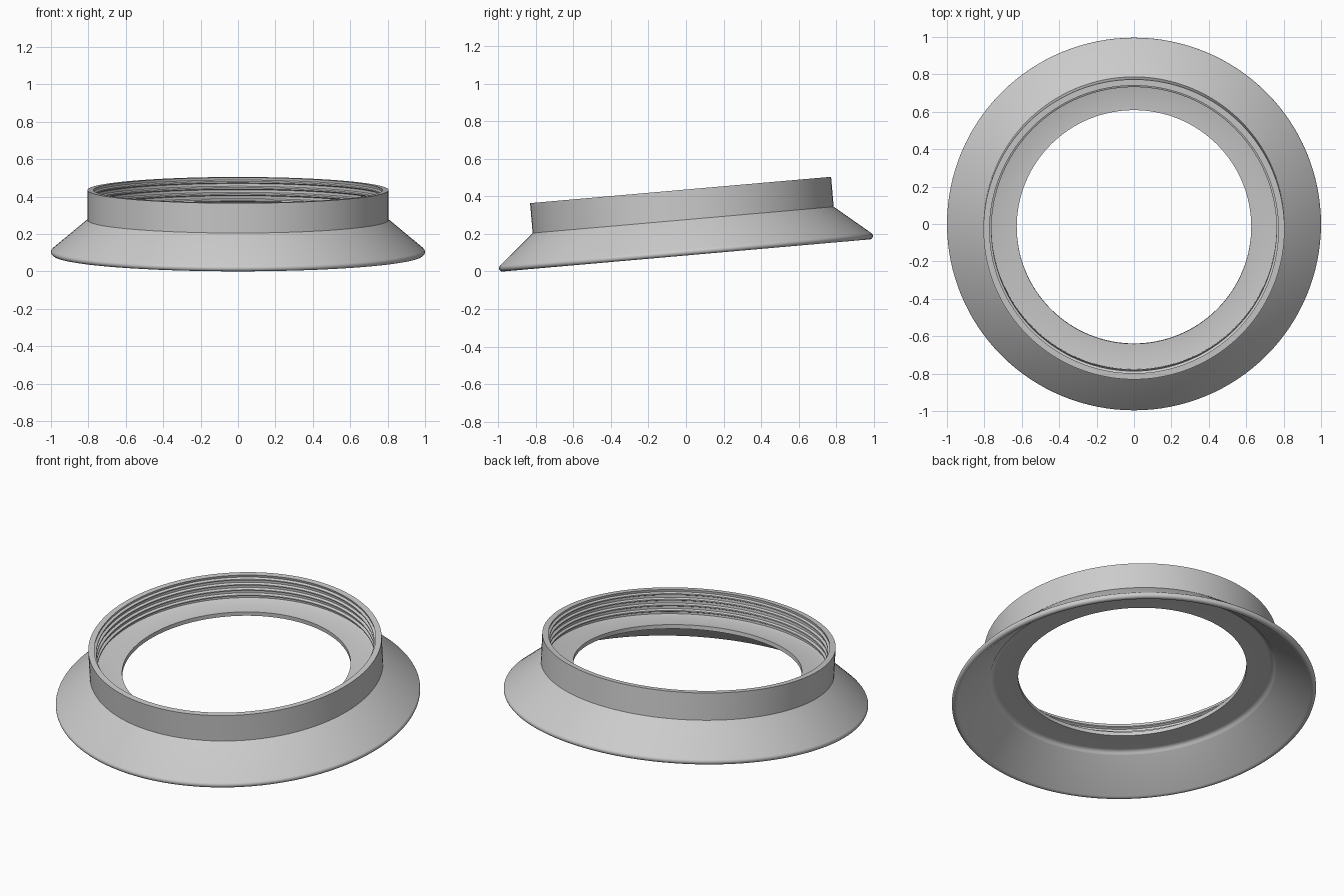
import bpy, bmesh, math
from mathutils import Matrix

if "Cube" in bpy.data.objects:
    bpy.data.objects.remove(bpy.data.objects["Cube"], do_unlink=True)

SEGMENTS = 128
TILT = math.radians(5)

grey = bpy.data.materials.new("plain grey")
grey.use_nodes = True
colour = (0.6, 0.6, 0.6, 1)
grey.diffuse_color = colour
grey.node_tree.nodes["Principled BSDF"].inputs["Base Color"].default_value = colour


def arc(r, z, radius, start, end, steps):
    """Points on a circular arc in the radius/height plane, in degrees."""
    angles = [math.radians(start + (end - start) * i / steps) for i in range(steps + 1)]
    return [(r + radius * math.cos(a), z + radius * math.sin(a)) for a in angles]


def lathe(name, profile):
    """Revolve a closed profile of (radius, height) points around z."""
    bm = bmesh.new()
    rings = []
    for r, z in profile:
        ring = []
        for i in range(SEGMENTS):
            a = math.tau * i / SEGMENTS
            ring.append(bm.verts.new((r * math.cos(a), r * math.sin(a), z)))
        rings.append(ring)
    for k, low in enumerate(rings):
        high = rings[(k + 1) % len(rings)]
        for i in range(SEGMENTS):
            j = (i + 1) % SEGMENTS
            bm.faces.new((low[i], low[j], high[j], high[i]))
    bmesh.ops.recalc_face_normals(bm, faces=bm.faces)
    mesh = bpy.data.meshes.new(name)
    bm.to_mesh(mesh)
    bm.free()
    mesh.materials.append(grey)
    obj = bpy.data.objects.new(name, mesh)
    bpy.context.collection.objects.link(obj)
    return obj


# Rounded rim and flared skirt, then the straight collar
profile = [(0.787, 0.155), (0.967, 0.005)]
profile += arc(0.982, 0.018, 0.018, -110, 50, 8)
profile += [(0.805, 0.19), (0.805, 0.35), (0.772, 0.35)]

# Threaded inside of the collar, from the top down
pitch = 0.033
for n in range(4):
    z = 0.336 - n * pitch
    profile += [(0.775, z), (0.762, z - 0.006), (0.762, z - 0.013), (0.775, z - 0.019)]

# Inner ledge with the open hole, and the small fillet beneath it
profile += [(0.775, 0.207), (0.755, 0.2), (0.627, 0.2), (0.627, 0.176), (0.757, 0.176)]
profile += arc(0.757, 0.146, 0.03, 80, 20, 3)

ring = lathe("flared_threaded_ring", profile)

# Tilt the ring, then rest it on the ground and centre it
ring.data.transform(Matrix.Rotation(TILT, 4, "X"))
ys = [v.co.y for v in ring.data.vertices]
zs = [v.co.z for v in ring.data.vertices]
ring.data.transform(Matrix.Translation((0, -(min(ys) + max(ys)) / 2, -min(zs))))

bpy.ops.object.select_all(action="DESELECT")
ring.select_set(True)
bpy.context.view_layer.objects.active = ring
bpy.ops.object.shade_smooth_by_angle(angle=math.radians(30))
